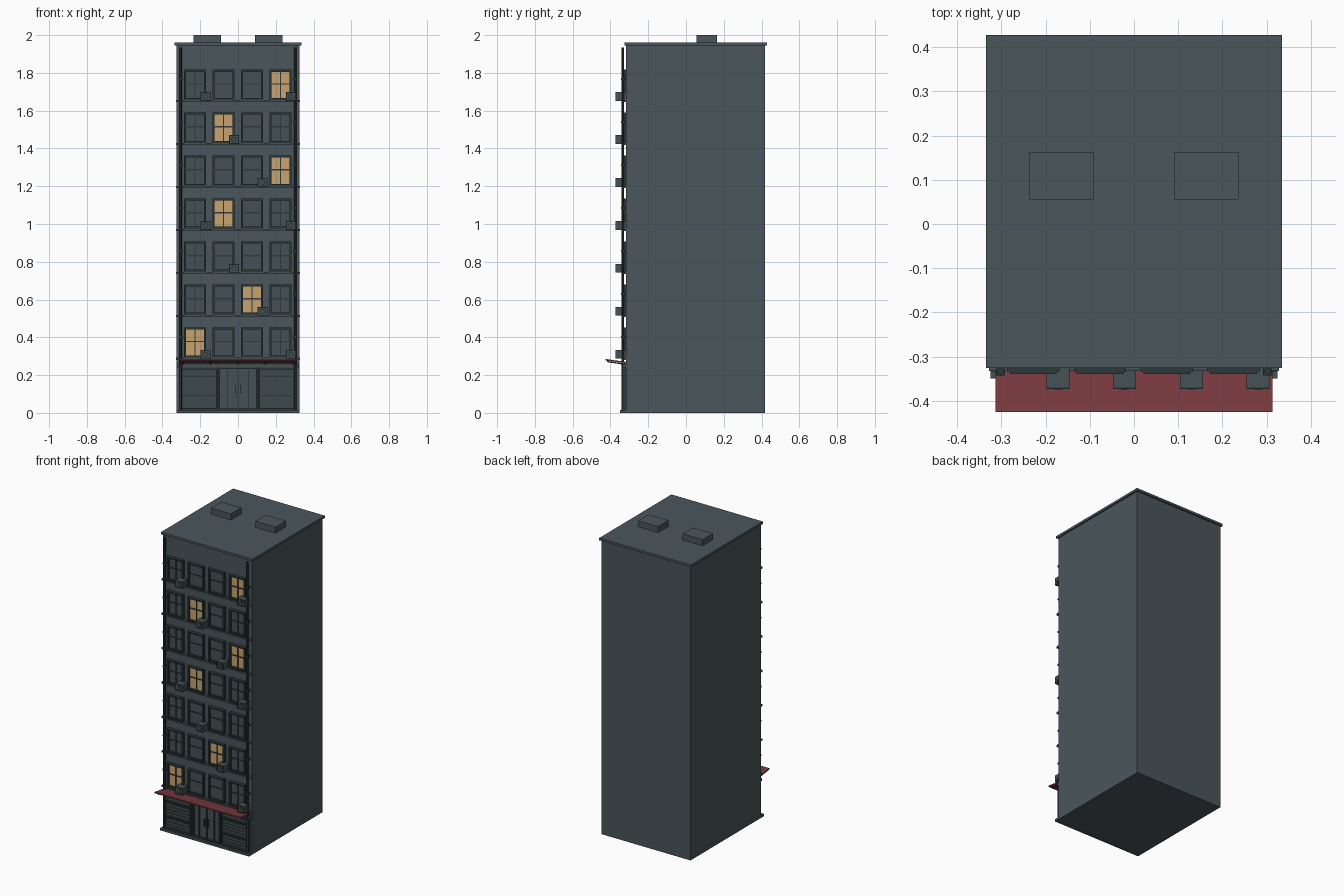
import bpy, bmesh, math
from mathutils import Matrix, Vector

old = bpy.data.objects.get("Cube")
if old:
    bpy.data.objects.remove(old, do_unlink=True)


def material(name, r, g, b):
    m = bpy.data.materials.new(name)
    m.use_nodes = True
    m.diffuse_color = (r, g, b, 1)
    m.node_tree.nodes["Principled BSDF"].inputs["Base Color"].default_value = (r, g, b, 1)
    return m


WALL = material("slate wall", 0.068, 0.092, 0.106)
TRIM = material("dark trim", 0.026, 0.041, 0.042)
GLASS = material("dull glass", 0.06, 0.082, 0.092)
LIT = material("lit window", 0.58, 0.37, 0.16)
METAL = material("grey metal", 0.062, 0.082, 0.088)
SHUTTER = material("shutter grey", 0.048, 0.068, 0.072)
RED = material("awning red", 0.195, 0.042, 0.051)


def finish(bm, name, mat):
    mesh = bpy.data.meshes.new(name)
    bm.to_mesh(mesh)
    bm.free()
    mesh.materials.append(mat)
    obj = bpy.data.objects.new(name, mesh)
    bpy.context.collection.objects.link(obj)
    return obj


def add_box(bm, x0, x1, y0, y1, z0, z1):
    mid = Vector((x0 + x1, y0 + y1, z0 + z1)) / 2
    size = Matrix.Diagonal((x1 - x0, y1 - y0, z1 - z0, 1))
    bmesh.ops.create_cube(bm, size=1, matrix=Matrix.Translation(mid) @ size)


def boxes(name, mat, *parts):
    bm = bmesh.new()
    for p in parts:
        add_box(bm, *p)
    return finish(bm, name, mat)


def frame_boxes(x0, x1, y0, y1, z0, z1, t):
    """Four bars round an opening."""
    return [(x0, x0 + t, y0, y1, z0, z1), (x1 - t, x1, y0, y1, z0, z1),
            (x0 + t, x1 - t, y0, y1, z1 - t, z1), (x0 + t, x1 - t, y0, y1, z0, z0 + t)]


def cylinder(name, mat, radius, start, end, sides=10):
    start, end = Vector(start), Vector(end)
    d = end - start
    rot = d.to_track_quat('Z', 'Y').to_matrix().to_4x4()
    bm = bmesh.new()
    bmesh.ops.create_cone(bm, cap_ends=True, segments=sides, radius1=radius, radius2=radius,
                          depth=d.length, matrix=Matrix.Translation((start + end) / 2) @ rot)
    return finish(bm, name, mat)


FACE = -0.317
FLOOR0, PITCH, FLOORS = 0.287, 0.2275, 7
COLS = [-0.228 + 0.151 * c for c in range(4)]

# Main block, roof slab and rooftop boxes
boxes("building_body", WALL, (-0.325, 0.325, FACE, 0.417, 0, 1.945))
boxes("roof_slab", WALL, (-0.335, 0.335, -0.326, 0.428, 1.945, 1.96))
for side, x in (("right", -0.163), ("left", 0.163)):
    boxes("roof_box_" + side, WALL, (x - 0.073, x + 0.073, 0.055, 0.163, 1.96, 2.0))

# Upper floors: ledge, windows and air conditioners
lit = {(0, 0), (1, 2), (3, 1), (4, 3), (5, 1), (6, 3)}
units = [(0, 3), (2,), (1,)]


def window(row, col):
    x, z0 = COLS[col], FLOOR0 + PITCH * row + 0.005
    z1, tag = z0 + 0.16, f"_{row + 1}_{col + 1}"
    on = (row, col) in lit
    bars = frame_boxes(x - 0.059, x + 0.059, -0.334, FACE, z0, z1, 0.011)
    bars.append((x - 0.053, x + 0.053, -0.34, -0.334, z0, z0 + 0.009))
    bars.append((x - 0.053, x + 0.053, -0.34, -0.334, z1 - 0.007, z1))
    boxes("window_frame" + tag, TRIM, *bars)
    boxes("window_glass" + tag, LIT if on else GLASS,
          (x - 0.049, x + 0.049, -0.322, FACE, z0 + 0.01, z1 - 0.01))
    mid = z0 + 0.085
    mull = [(x - 0.049, x + 0.049, -0.327, -0.32, mid - 0.003, mid + 0.003)]
    if on or col in (0, 3):
        mull.append((x - 0.003, x + 0.003, -0.327, -0.32, z0 + 0.01, z1 - 0.01))
    boxes("window_bars" + tag, TRIM, *mull)


def air_conditioner(row, col):
    x, z, tag = COLS[col] + 0.056, FLOOR0 + PITCH * row, f"_{row + 1}_{col + 1}"
    boxes("air_conditioner" + tag, METAL, (x - 0.026, x + 0.026, -0.37, FACE, z, z + 0.046))
    boxes("conditioner_rim" + tag, TRIM,
          *frame_boxes(x - 0.026, x + 0.026, -0.373, -0.37, z, z + 0.046, 0.004))
    cylinder("conditioner_fan" + tag, TRIM, 0.016,
             (x, -0.37, z + 0.023), (x, -0.372, z + 0.023), 14)
    cylinder("conditioner_hub" + tag, METAL, 0.009,
             (x, -0.371, z + 0.023), (x, -0.374, z + 0.023), 10)


for row in range(FLOORS):
    z = FLOOR0 + PITCH * row
    boxes(f"floor_ledge_{row + 1}", METAL, (-0.328, 0.328, -0.333, FACE, z - 0.006, z + 0.005))
    for col in range(4):
        window(row, col)
    for pick in units[row % 3]:
        air_conditioner(row, (0, 3, 1, 2)[(0, 2, 3, 1)[pick]] if row % 3 == 0 and pick == 0
                        else {0: 3, 1: 1, 2: 2}[row % 3] if row % 3 == 0
                        else {1: 2, 2: 1}[row % 3])

# Drain pipes with brackets
for side, x in (("right", -0.302), ("left", 0.302)):
    pipe = cylinder("drain_pipe_" + side, TRIM, 0.007, (x, -0.334, 0.015), (x, -0.334, 1.935))
    bpy.context.view_layer.objects.active = pipe
    pipe.select_set(True)
    bpy.ops.object.shade_smooth_by_angle()
    pipe.select_set(False)
    boxes("pipe_brackets_" + side, TRIM,
          *[(x - 0.01, x + 0.01, -0.343, FACE, z - 0.005, z + 0.005)
            for z in (FLOOR0 + 0.115 + PITCH * r for r in range(FLOORS))])

# Shop front: plinth, lintel, shutters and glazed doors
boxes("plinth", METAL, (-0.325, 0.325, -0.35, FACE, 0, 0.015))
boxes("shop_lintel", METAL, (-0.322, 0.322, -0.335, FACE, 0.24, 0.256))
for side, x in (("right", -0.21), ("left", 0.21)):
    boxes("shutter_frame_" + side, TRIM,
          *frame_boxes(x - 0.103, x + 0.103, -0.338, FACE, 0.015, 0.24, 0.01))
    boxes("shutter_panel_" + side, SHUTTER, (x - 0.093, x + 0.093, -0.322, FACE, 0.025, 0.23))
    boxes("shutter_slats_" + side, SHUTTER,
          *[(x - 0.093, x + 0.093, -0.327, -0.322, z, z + 0.013)
            for z in (0.028 + 0.02 * i for i in range(10))])
    boxes("shutter_rails_" + side, TRIM,
          *[(x - 0.093, x + 0.093, -0.331, -0.322, z, z + 0.006) for z in (0.09, 0.19)])
boxes("door_frame", TRIM, *frame_boxes(-0.102, 0.102, -0.336, FACE, 0.015, 0.24, 0.008))
boxes("door_glass", GLASS, (-0.094, 0.094, -0.322, FACE, 0.023, 0.232))
boxes("door_bars", TRIM,
      *[(x - 0.003, x + 0.003, -0.329, -0.322, 0.023, 0.232) for x in (-0.055, 0, 0.055)])
boxes("door_handles", TRIM,
      *[(x - 0.002, x + 0.002, -0.338, -0.322, 0.1, 0.15) for x in (-0.012, 0.012)])

# Awning, tilted up towards the street, with its supports
awning = boxes("awning", RED, (-0.313, 0.313, -0.425, FACE, 0, 0.008))
for v in awning.data.vertices:
    v.co.z += 0.262 + (FACE - v.co.y) * 0.14
boxes("awning_wall_rail", TRIM, (-0.308, 0.308, -0.335, FACE, 0.256, 0.263))
for i in range(5):
    x = -0.29 + 0.145 * i
    cylinder(f"awning_strut_{i + 1}", TRIM, 0.003, (x, FACE, 0.256), (x, -0.418, 0.272), 6)
